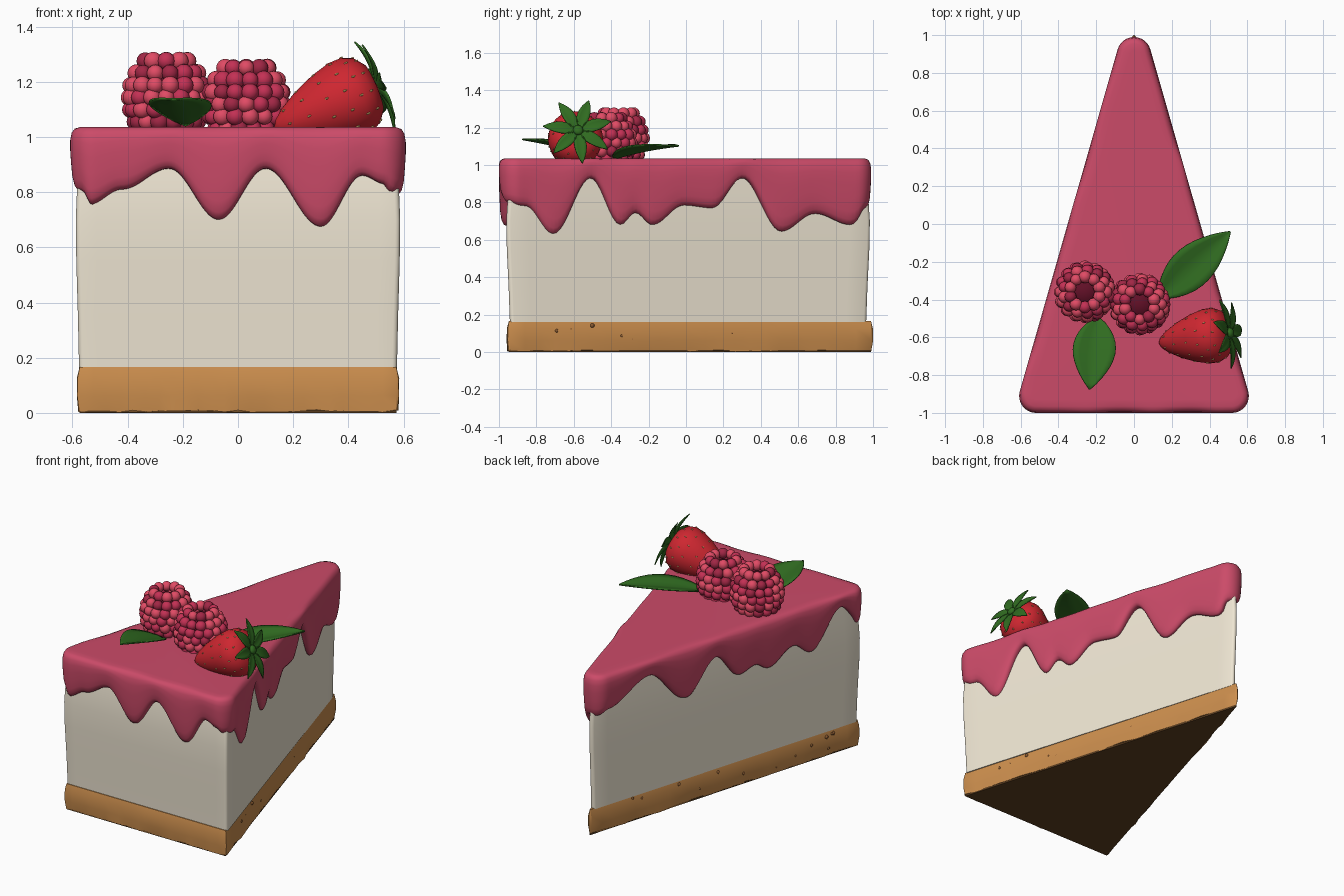
import bpy, bmesh, math, random
from mathutils import Vector, Matrix

if "Cube" in bpy.data.objects:
    bpy.data.objects.remove(bpy.data.objects["Cube"])

random.seed(4)


def mat(name, r, g, b):
    m = bpy.data.materials.new(name)
    m.diffuse_color = (r, g, b, 1)
    m.use_nodes = True
    m.node_tree.nodes["Principled BSDF"].inputs["Base Color"].default_value = m.diffuse_color
    return m


PINK = mat("glaze_pink", .60, .07, .14)
CREAM = mat("cream", .86, .79, .65)
CRUST = mat("crust", .60, .27, .075)
DARK = mat("dark_crust", .11, .05, .015)
CRUMB = mat("crumb", .25, .10, .03)
RED = mat("berry_red", .62, .02, .03)
SEED = mat("seed", .75, .5, .18)
LEAF = mat("leaf_green", .03, .15, .015)
RASP = [mat("raspberry_%d" % i, *c) for i, c in
        enumerate([(.55, .03, .09), (.75, .07, .13), (.36, .02, .06)])]
CORE = mat("raspberry_core", .12, .005, .02)


def finish(bm, name, mats, angle=40):
    bmesh.ops.recalc_face_normals(bm, faces=bm.faces)
    me = bpy.data.meshes.new(name)
    bm.to_mesh(me)
    bm.free()
    for m in mats:
        me.materials.append(m)
    me.shade_smooth()
    me.set_sharp_from_angle(angle=math.radians(angle))
    ob = bpy.data.objects.new(name, me)
    bpy.context.collection.objects.link(ob)
    return ob


def loft(name, rings, m, angle=40):
    bm = bmesh.new()
    vs = [[bm.verts.new(p) for p in ring] for ring in rings]
    n = len(vs[0])
    for a, b in zip(vs, vs[1:]):
        for i in range(n):
            bm.faces.new((a[i], a[(i + 1) % n], b[(i + 1) % n], b[i]))
    bm.faces.new(vs[0])
    bm.faces.new(vs[-1])
    return finish(bm, name, [m], angle)


def ball(bm, center, size, index=0, rot=None, seg=12):
    mx = Matrix.Translation(center) @ (rot or Matrix()) @ Matrix.Diagonal((*size, 1))
    r = bmesh.ops.create_uvsphere(bm, u_segments=seg, v_segments=seg * 2 // 3, radius=1, matrix=mx)
    for f in {f for v in r["verts"] for f in v.link_faces}:
        f.material_index = index


def wedge(hw, back, tip, n_side, n_arc):
    """Rounded triangle as (corner-skeleton point, outward normal) pairs."""
    c = [Vector((hw, back)), Vector((0, tip)), Vector((-hw, back))]
    ang = [math.atan2(-(c[(i + 1) % 3] - c[i]).x, (c[(i + 1) % 3] - c[i]).y) for i in range(3)]
    out = []
    for i in range(3):
        a0, a1 = ang[i - 1], ang[i]
        a1 += 2 * math.pi if a1 < a0 else 0
        for k in range(n_arc + 1):
            a = a0 + (a1 - a0) * k / n_arc
            out.append((c[i], Vector((math.cos(a), math.sin(a)))))
        for k in range(1, n_side):
            out.append((c[i].lerp(c[(i + 1) % 3], k / n_side), Vector((math.cos(a1), math.sin(a1)))))
    return out


# Crust with a rough lower edge, dark underside and loose crumbs
w = wedge(.572, -.945, .987, 24, 2)
crust = [[(*(p + n * (.01 + d + random.uniform(-j, j))), z + random.uniform(0, j * 1.5)) for p, n in w]
         for d, z, j in ((-.008, .166, 0), (.002, .125, .001), (.002, .06, .002), (-.003, .003, .006))]
loft("crust_base", crust, CRUST, 30)
loft("crust_underside", [[(*(p + n * d), z) for p, n in w] for d, z in ((.004, .012), (.002, 0))], DARK)
bm = bmesh.new()
for side in (-1, 1):
    for k in range(13 if side < 0 else 8):
        t = random.uniform(.05, .95)
        r = random.uniform(.006, .013)
        ball(bm, (side * (.582 * (1 - t) + .001), -.95 + 1.935 * t, random.uniform(.04, .15)), (r, r, r), seg=8)
finish(bm, "crust_crumbs", [CRUMB])

# Cream filling with slightly bulging walls
w = wedge(.57, -.943, .965, 20, 4)
loft("cream_filling", [[(*((p + n * .018) * s), z) for p, n in w] for s, z in
                       ((.98, .16), (.987, .35), (.997, .55), (1, .7), (.99, .85), (.96, 1.0))], CREAM)

# Glaze: drip edge heights along each side
BACK = [(-.58, .80), (-.54, .755), (-.42, .81), (-.25, .885), (-.07, .70), (.1, .885), (.3, .675),
        (.45, .86), (.53, .83), (.58, .80)]
RIGHT = [(-.97, .80), (-.85, .78), (-.7, .63), (-.5, .93), (-.34, .68), (-.26, .745), (-.17, .68), (0, .785),
         (.15, .77), (.31, .93), (.52, .645), (.7, .74), (.89, .68), (.99, .77)]
LEFT = [(-.95, .80), (-.79, .95), (-.58, .72), (-.45, .80), (-.27, .71), (-.17, .76), (-.06, .73), (.12, .90),
        (.33, .70), (.61, .93), (.9, .80), (.99, .77)]


def drip(p, n):
    keys, u = (BACK, p.x) if n.y < -.75 else (RIGHT if p.x >= 0 else LEFT, p.y)
    if u <= keys[0][0]:
        return keys[0][1]
    for (a, za), (b, zb) in zip(keys, keys[1:]):
        if u <= b:
            return za + (zb - za) * (1 - math.cos(math.pi * (u - a) / (b - a))) / 2
    return keys[-1][1]


w = wedge(.518, -.91, .9, 90, 12)
edge = [drip(p + n * .09, n) for p, n in w]
TOP = 1.036
prof = [(.02, 0), (.055, .003), (.074, .03), (.085, .1), (.09, .22), (.09, .4), (.087, .6), (.083, .8),
        (.076, .92), (.064, .985), (.05, 1), (.028, .97)]
loft("berry_glaze", [[(*(p + n * d), TOP - (TOP - e) * f) for (p, n), e in zip(w, edge)] for d, f in prof], PINK, 60)


# Raspberries: rings of drupelets around a dark core
def raspberry(name, x, y, z):
    bm = bmesh.new()
    ball(bm, (x, y, z + .115), (.115, .115, .115), 3)
    for k, (r, n) in enumerate(((.112, 14), (.13, 15), (.134, 16), (.13, 15), (.112, 13), (.08, 10))):
        for i in range(n):
            a = (i + .5 * (k % 2)) * 2 * math.pi / n
            s = random.uniform(.029, .034)
            ball(bm, (x + r * math.cos(a), y + r * math.sin(a), z + .02 + .044 * k), (s, s, s),
                 random.choice((0, 0, 1, 1, 2)))
    finish(bm, name, RASP + [CORE], 60)


raspberry("raspberry_left", -.26, -.36, 1.035)
raspberry("raspberry_middle", .03, -.425, 1.01)

# Strawberry: lathed body, seeds and leafy cap, laid along its axis
axis = Vector((.91, .13, .38)).normalized()
frame = Matrix.Translation((.135, -.63, 1.03)) @ axis.to_track_quat('Z', 'Y').to_matrix().to_4x4()
PROF = [(.0, .008), (.015, .03), (.05, .058), (.12, .096), (.2, .127), (.27, .145), (.32, .145),
        (.36, .128), (.39, .09), (.4, .03)]
body = loft("strawberry", [[(r * math.cos(i * math.pi / 16), r * math.sin(i * math.pi / 16), t)
                            for i in range(32)] for t, r in PROF], RED, 60)
body.matrix_world = frame
bm = bmesh.new()
for k, (t, r) in enumerate(PROF[2:8]):
    n = (6, 9, 11, 12, 12, 11)[k]
    for i in range(n):
        a = (i + .5 * (k % 2)) * 2 * math.pi / n
        ball(bm, (r * math.cos(a), r * math.sin(a), t), (.004, .004, .008), seg=6)
finish(bm, "strawberry_seeds", [SEED]).matrix_world = frame


# Leaves: pointed blades, cupped along the midrib
def blade(bm, length, width, cup, bend, mx, nu=12, nv=6):
    g = []
    for i in range(nu + 1):
        u = i / nu
        h = width / 2 * max(math.sin(math.pi * u ** .9), .01) ** .85
        g.append([bm.verts.new(mx @ Vector((length * u, h * (2 * j / nv - 1),
                  cup * abs(2 * j / nv - 1) * h + bend * math.sin(math.pi * u)))) for j in range(nv + 1)])
    for a, b in zip(g, g[1:]):
        for j in range(nv):
            bm.faces.new((a[j], b[j], b[j + 1], a[j + 1]))


def thicken(ob, t):
    ob.modifiers.new("thickness", 'SOLIDIFY').thickness = t


bm = bmesh.new()
for i in range(7):
    mx = Matrix.Translation((0, 0, .4)) @ Matrix.Rotation(i * 2 * math.pi / 7 + .3, 4, 'Z')
    blade(bm, .19, .066, .2, .012, mx, 8, 4)
cap = finish(bm, "strawberry_cap", [LEAF], 60)
cap.matrix_world = frame
thicken(cap, .005)
bm = bmesh.new()
ball(bm, (0, 0, .41), (.028, .028, .018))
finish(bm, "strawberry_stem", [LEAF]).matrix_world = frame

for name, base, tip, width in (("leaf_right", (.13, -.39, 1.035), (.51, -.04, 1.105), .22),
                               ("leaf_front", (-.19, -.49, 1.045), (-.235, -.875, 1.14), .225)):
    d = Vector(tip) - Vector(base)
    side = Vector((-d.y, d.x, 0)).normalized()
    rot = Matrix((d.normalized(), side, d.normalized().cross(side))).transposed().to_4x4()
    bm = bmesh.new()
    blade(bm, d.length, width, .25, .008, Matrix.Translation(base) @ rot)
    thicken(finish(bm, name, [LEAF], 60), .007)
